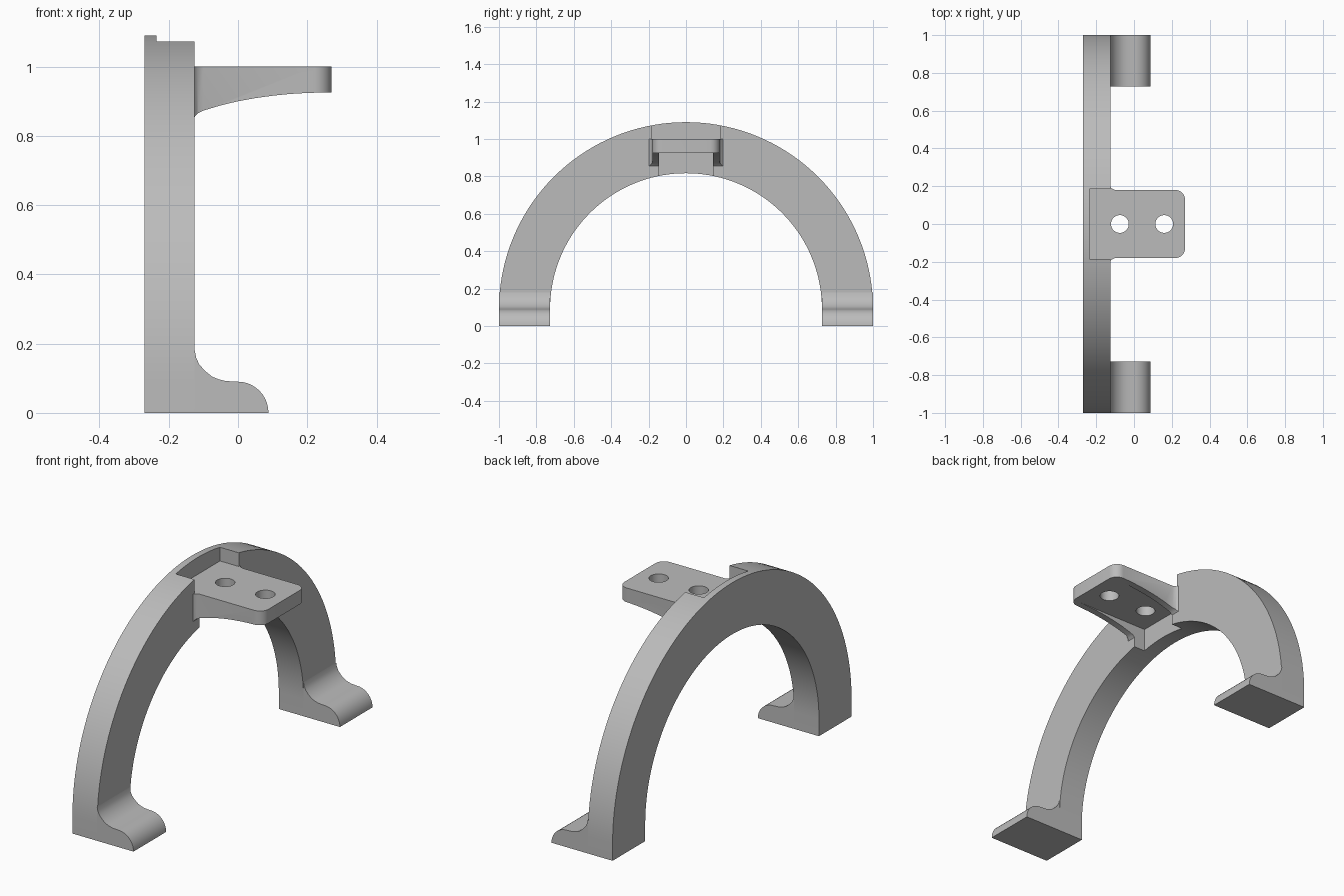
import bpy, bmesh
from math import sin, cos, pi, radians

if "Cube" in bpy.data.objects:
    bpy.data.objects.remove(bpy.data.objects["Cube"])

grey = bpy.data.materials.new("light grey")
grey.use_nodes = True
grey.diffuse_color = (0.5, 0.5, 0.5, 1)
grey.node_tree.nodes["Principled BSDF"].inputs["Base Color"].default_value = (0.5, 0.5, 0.5, 1)

# Maps profile coordinates (u, v) and extrusion depth w to x, y, z
PLANES = {
    "yz": lambda u, v, w: (w, u, v),
    "xz": lambda u, v, w: (u, w, v),
    "xy": lambda u, v, w: (u, v, w),
}


def prism(name, outline, plane, low, high):
    """Extrude a closed outline between two depths."""
    bm = bmesh.new()
    place = PLANES[plane]
    base = bm.faces.new([bm.verts.new(place(u, v, low)) for u, v in outline])
    grown = bmesh.ops.extrude_face_region(bm, geom=[base])["geom"]
    moved = [g for g in grown if isinstance(g, bmesh.types.BMVert)]
    bmesh.ops.translate(bm, verts=moved, vec=place(0, 0, high - low))
    bmesh.ops.recalc_face_normals(bm, faces=bm.faces)
    mesh = bpy.data.meshes.new(name)
    bm.to_mesh(mesh)
    bm.free()
    mesh.materials.append(grey)
    obj = bpy.data.objects.new(name, mesh)
    bpy.context.collection.objects.link(obj)
    return obj


def arc(cx, cy, r, start, end, steps):
    angles = [radians(start + (end - start) * i / steps) for i in range(steps + 1)]
    return [(cx + r * cos(a), cy + r * sin(a)) for a in angles]


def rect(u0, u1, v0, v1):
    return [(u0, v0), (u1, v0), (u1, v1), (u0, v1)]


def activate(obj):
    bpy.ops.object.select_all(action="DESELECT")
    obj.select_set(True)
    bpy.context.view_layer.objects.active = obj


def combine(obj, tool, operation="DIFFERENCE"):
    """Apply a boolean and discard the helper."""
    tool.hide_render = True
    mod = obj.modifiers.new("cut", "BOOLEAN")
    mod.operation = operation
    mod.solver = "EXACT"
    mod.object = tool
    activate(obj)
    bpy.ops.object.modifier_apply(modifier=mod.name)
    bpy.data.objects.remove(tool)


BACK, FRONT, SPRING = -0.27, -0.125, 0.09
INNER = 0.727


def channel():
    """Recess between the bracket ribs, running into the arch."""
    return prism("channel_cutter", rect(-0.19, 0.4, 0.5, 0.925), "xz", -0.145, 0.145)


# Arch with short straight legs
outline = [(1, 0)] + arc(0, SPRING, 1, 0, 180, 72) + [(-1, 0), (-INNER, 0)]
outline += arc(0, SPRING, INNER, 180, 0, 72) + [(INNER, 0)]
arch = prism("arch", outline, "yz", BACK, FRONT)
combine(arch, prism("notch_cutter", rect(-0.235, 0, 1.0, 1.3), "xz", -0.185, 0.185))
combine(arch, channel())

# Bracket: curved side profile intersected with a rounded plan outline
side = [(FRONT, 1.0), (FRONT, 0.855), (-0.115, 0.866), (-0.1, 0.873), (-0.05, 0.888),
        (0, 0.9), (0.05, 0.909), (0.1, 0.916), (0.15, 0.921), (0.2, 0.924),
        (0.27, 0.926), (0.27, 1.0)]
bracket = prism("bracket", side, "xz", -0.25, 0.25)
half = [(FRONT, 0.197), (-0.118, 0.188), (-0.1, 0.18)] + arc(0.22, 0.13, 0.05, 90, 0, 8)
plan = half + [(x, -y) for x, y in reversed(half)]
combine(bracket, prism("plan_cutter", plan, "xy", 0.7, 1.2), "INTERSECT")
combine(bracket, channel())
for x in (-0.075, 0.16):
    hole = arc(x, 0, 0.047, 0, 350, 35)
    combine(bracket, prism("hole_cutter", hole, "xy", 0.7, 1.2))

# Feet: convex toe flowing into a concave fillet
toe = [(FRONT, 0), (0.088, 0)]
toe += [(0.088 * cos(a * pi / 20), SPRING * sin(a * pi / 20)) for a in range(1, 11)]
toe += [(-0.035, 0.092), (-0.056, 0.097), (-0.075, 0.105), (-0.095, 0.121),
        (-0.112, 0.14), (-0.121, 0.16), (FRONT, 0.18)]
feet = [prism("front_foot", toe, "xz", -1, -INNER),
        prism("back_foot", toe, "xz", INNER, 1)]

for obj in [arch, bracket] + feet:
    activate(obj)
    bpy.ops.object.shade_smooth_by_angle(angle=radians(30))
